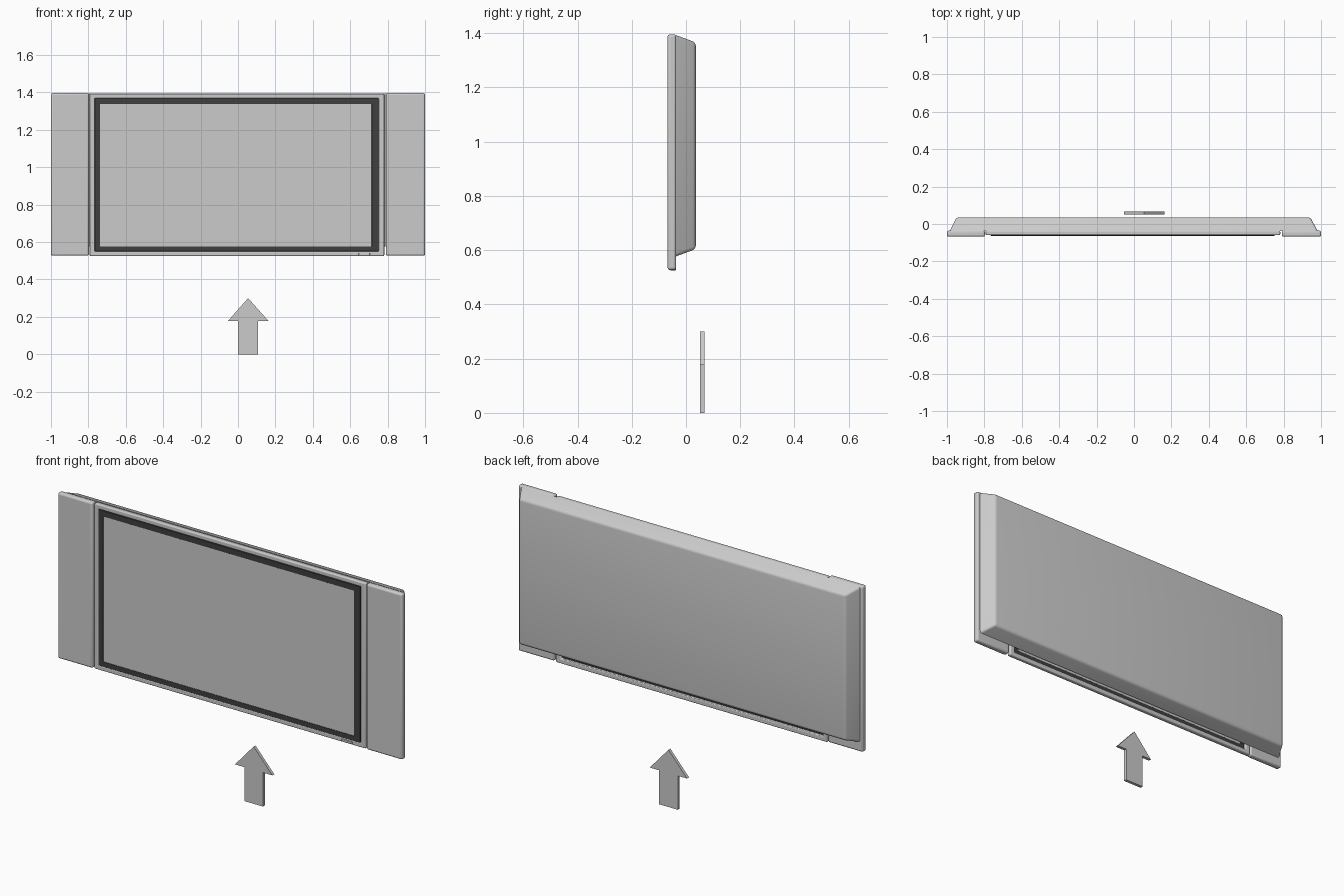
import bpy, bmesh

if "Cube" in bpy.data.objects:
    bpy.data.objects.remove(bpy.data.objects["Cube"])

dark = bpy.data.materials.new("dark_trim")
dark.diffuse_color = (0.05, 0.05, 0.05, 1)
dark.use_nodes = True
dark.node_tree.nodes["Principled BSDF"].inputs["Base Color"].default_value = dark.diffuse_color


def finish(name, bm, bevel=0, mat=None):
    bmesh.ops.recalc_face_normals(bm, faces=bm.faces)
    me = bpy.data.meshes.new(name)
    bm.to_mesh(me)
    bm.free()
    ob = bpy.data.objects.new(name, me)
    bpy.context.collection.objects.link(ob)
    if mat:
        me.materials.append(mat)
    if bevel:
        m = ob.modifiers.new("round", 'BEVEL')
        m.width, m.segments = bevel, 4
        m.limit_method, m.angle_limit = 'ANGLE', 0.6
    bpy.ops.object.select_all(action='DESELECT')
    bpy.context.view_layer.objects.active = ob
    ob.select_set(True)
    bpy.ops.object.shade_smooth_by_angle()
    return ob


def rect(bm, x0, x1, z0, z1, y):
    return [bm.verts.new(p) for p in ((x0, y, z0), (x1, y, z0), (x1, y, z1), (x0, y, z1))]


def bridge(bm, a, b):
    for i in range(4):
        j = (i + 1) % 4
        bm.faces.new((a[i], a[j], b[j], b[i]))


def box(name, x0, x1, z0, z1, y0, y1, bevel=0, mat=None):
    bm = bmesh.new()
    a, b = rect(bm, x0, x1, z0, z1, y0), rect(bm, x0, x1, z0, z1, y1)
    bridge(bm, a, b)
    bm.faces.new(a)
    bm.faces.new(b)
    return finish(name, bm, bevel, mat)


def ring(name, outer, inner, y0, y1, bevel=0, mat=None):
    bm = bmesh.new()
    loops = [rect(bm, *outer, y0), rect(bm, *outer, y1),
             rect(bm, *inner, y1), rect(bm, *inner, y0)]
    for i in range(4):
        bridge(bm, loops[i], loops[(i + 1) % 4])
    return finish(name, bm, bevel, mat)


# Speaker panels at both sides
box("left_speaker", -1.0, -0.797, 0.527, 1.396, -0.068, -0.036, 0.01)
box("right_speaker", 0.79, 1.0, 0.527, 1.396, -0.068, -0.036, 0.01)

# Screen surround: outer frame, dark bezel, display
ring("screen_frame", (-0.793, 0.782, 0.525, 1.392), (-0.766, 0.752, 0.55, 1.368),
     -0.060, -0.036, 0.006)
ring("screen_bezel", (-0.766, 0.752, 0.55, 1.368), (-0.738, 0.715, 0.576, 1.338),
     -0.063, -0.05, 0.002, dark)
box("screen", -0.739, 0.716, 0.575, 1.339, -0.060, -0.05)
box("power_button", 0.645, 0.705, 0.53, 0.542, -0.063, -0.058, 0.002)

# Tapered rear housing, rounded on every edge but the front rim
bm = bmesh.new()
front = rect(bm, -0.985, 0.982, 0.577, 1.393, -0.037)
back = rect(bm, -0.948, 0.942, 0.604, 1.366, 0.036)
bridge(bm, front, back)
bm.faces.new(front)
bm.faces.new(back)
edges = [e for e in bm.edges if any(v.co.y > 0 for v in e.verts)]
bmesh.ops.bevel(bm, geom=edges, offset=0.012, segments=4, profile=0.5, affect='EDGES')
finish("rear_housing", bm)

# Upright arrow marker behind the base line
bm = bmesh.new()
outline = [(0, 0), (0.108, 0), (0.108, 0.178), (0.163, 0.178),
           (0.054, 0.3), (-0.054, 0.178), (0, 0.178)]
face = bm.faces.new([bm.verts.new((x, 0.052, z)) for x, z in outline])
top = bmesh.ops.extrude_face_region(bm, geom=[face])["geom"]
bmesh.ops.translate(bm, vec=(0, 0.016, 0),
                    verts=[v for v in top if isinstance(v, bmesh.types.BMVert)])
finish("arrow_marker", bm)
